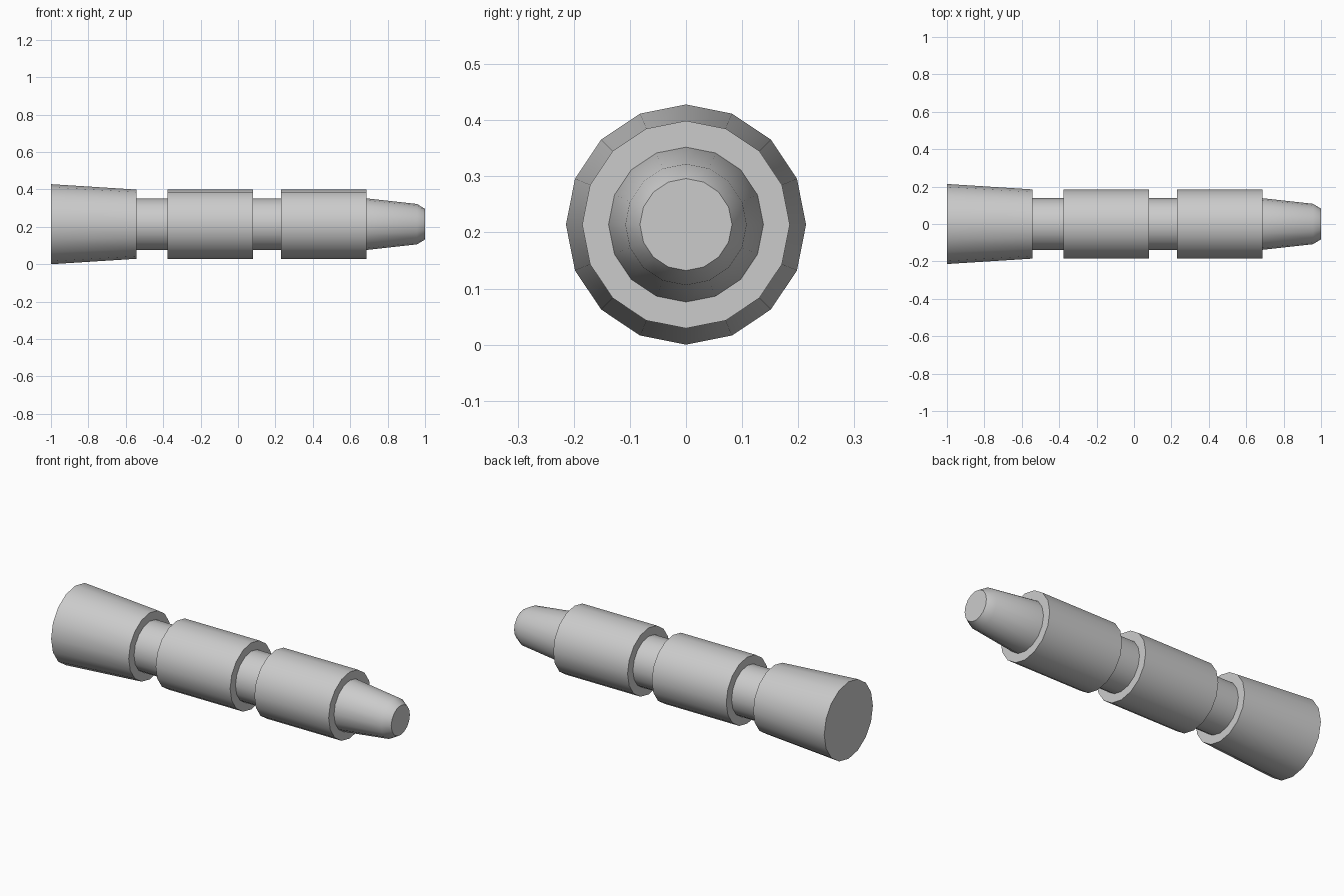
import bpy, bmesh
from math import cos, sin, tau, radians

if "Cube" in bpy.data.objects:
    bpy.data.objects.remove(bpy.data.objects["Cube"])

SIDES = 16
AXIS_Z = 0.214

def lathe_x(name, profile):
    """Revolve (x, radius) points around the long axis and cap both ends."""
    bm = bmesh.new()
    rings = [[bm.verts.new((x, r * cos(tau * i / SIDES), AXIS_Z + r * sin(tau * i / SIDES)))
              for i in range(SIDES)] for x, r in profile]
    for a, b in zip(rings, rings[1:]):
        for i in range(SIDES):
            j = (i + 1) % SIDES
            bm.faces.new((a[i], a[j], b[j], b[i]))
    bm.faces.new(rings[0])
    bm.faces.new(rings[-1])
    bmesh.ops.recalc_face_normals(bm, faces=bm.faces)
    mesh = bpy.data.meshes.new(name)
    bm.to_mesh(mesh)
    bm.free()
    obj = bpy.data.objects.new(name, mesh)
    bpy.context.collection.objects.link(obj)
    bpy.ops.object.select_all(action='DESELECT')
    obj.select_set(True)
    bpy.context.view_layer.objects.active = obj
    bpy.ops.object.shade_smooth_by_angle(angle=radians(30))
    return obj

BARREL, NECK = 0.185, 0.138

# One continuous turned body, so no hidden faces inside the joints
lathe_x("turned_pin", [
    # flared end
    (-1.0, 0.214), (-0.543, BARREL),
    # first neck
    (-0.543, NECK), (-0.377, NECK),
    # middle barrel
    (-0.377, BARREL), (0.081, BARREL),
    # second neck
    (0.081, NECK), (0.23, NECK),
    # front barrel
    (0.23, BARREL), (0.687, BARREL),
    # tapered tip with chamfer
    (0.687, NECK), (0.957, 0.108), (1.0, 0.082),
])
